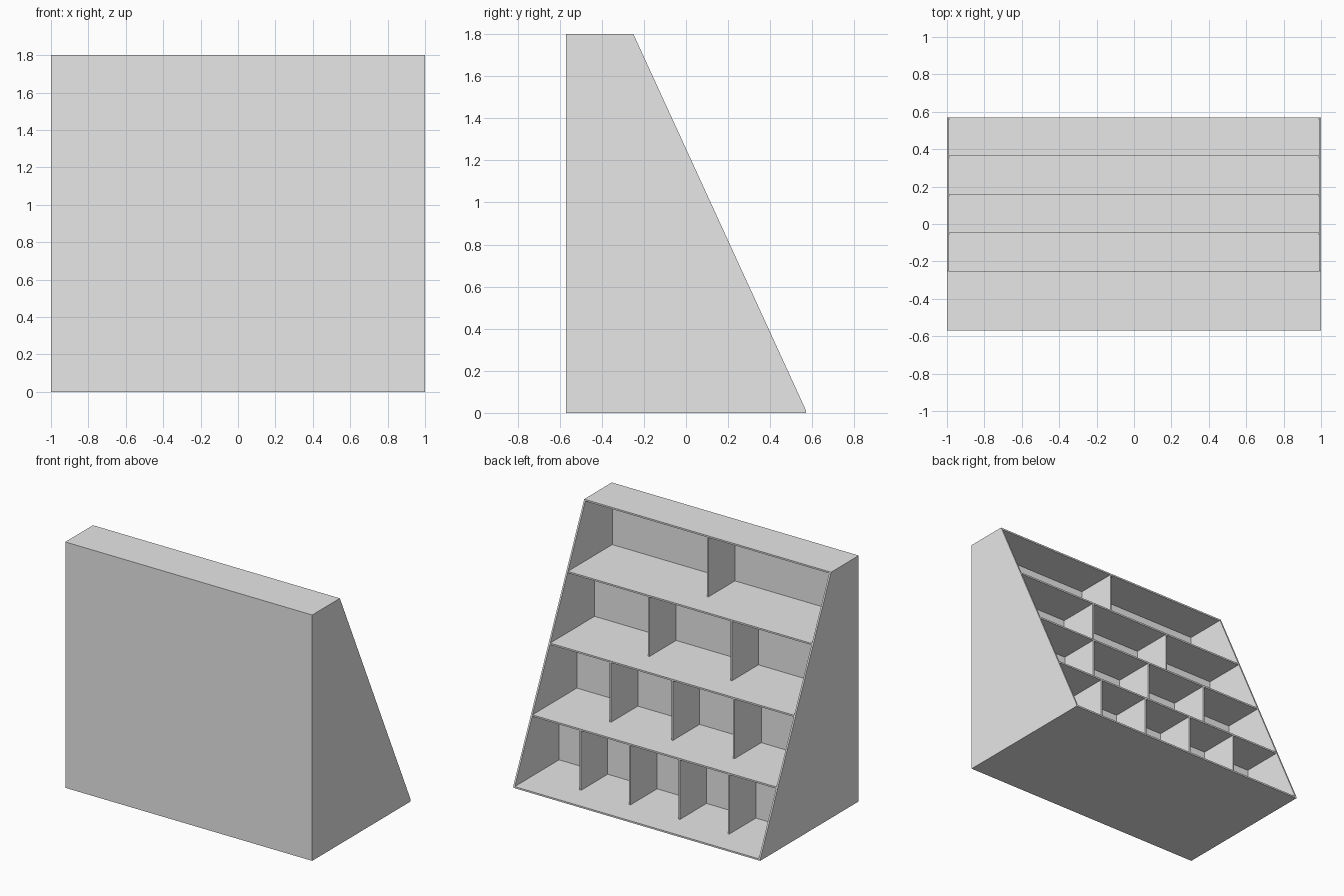
import bpy
import bmesh

cube = bpy.data.objects.get("Cube")
if cube:
    bpy.data.objects.remove(cube, do_unlink=True)

HEIGHT = 1.8
T = 0.012            # panel thickness
FRONT = -0.57        # tall flat side
FOOT = 0.57          # lower end of the slope
CREST = -0.25        # upper end of the slope
ROWS = 4
STEP_Y = (FOOT - CREST) / ROWS
STEP_Z = (HEIGHT - T) / ROWS
DEPTH = CREST - FRONT    # depth of one compartment
INNER = 1 - T

grey = bpy.data.materials.new("light grey")
grey.use_nodes = True
colour = (0.8, 0.8, 0.8, 1)
grey.diffuse_color = colour
grey.node_tree.nodes["Principled BSDF"].inputs["Base Color"].default_value = colour


def prism(name, profile, x0, x1):
    """Extrude a (y, z) profile along x."""
    bm = bmesh.new()
    face = bm.faces.new([bm.verts.new((x0, y, z)) for y, z in profile])
    result = bmesh.ops.extrude_face_region(bm, geom=[face])
    moved = [v for v in result["geom"] if isinstance(v, bmesh.types.BMVert)]
    bmesh.ops.translate(bm, verts=moved, vec=(x1 - x0, 0, 0))
    bmesh.ops.recalc_face_normals(bm, faces=bm.faces)
    mesh = bpy.data.meshes.new(name)
    bm.to_mesh(mesh)
    bm.free()
    mesh.materials.append(grey)
    obj = bpy.data.objects.new(name, mesh)
    bpy.context.collection.objects.link(obj)
    return obj


def box(name, x0, x1, y0, y1, z0, z1):
    return prism(name, [(y0, z0), (y1, z0), (y1, z1), (y0, z1)], x0, x1)


# Sloped side panels
side = [(FRONT, 0), (FOOT, 0), (FOOT, T), (CREST, HEIGHT), (FRONT, HEIGHT)]
prism("left_side", side, INNER, 1)
prism("right_side", side, -1, -INNER)

# Full-height panel on the flat side
box("front_panel", -INNER, INNER, FRONT, FRONT + T, 0, HEIGHT)

# Base, shelves and top, each shorter than the one below
for level in range(ROWS + 1):
    name = "base" if level == 0 else "top" if level == ROWS else f"shelf_{level}"
    z = T + level * STEP_Z
    box(name, -INNER, INNER, FRONT + T, FOOT - level * STEP_Y, z - T, z)

# Stepped compartment backs and evenly spaced dividers
for row in range(ROWS):
    edge = FOOT - (row + 1) * STEP_Y
    back = edge - DEPTH
    z0 = T + row * STEP_Z
    z1 = z0 + STEP_Z - T
    if row < ROWS - 1:
        box(f"row_{row + 1}_back", -INNER, INNER, back, back + T, z0, z1)
    bays = ROWS + 1 - row
    for i in range(1, bays):
        x = -1 + 2 * i / bays
        box(f"row_{row + 1}_divider_{i}", x - T / 2, x + T / 2, back + T, edge, z0, z1)
